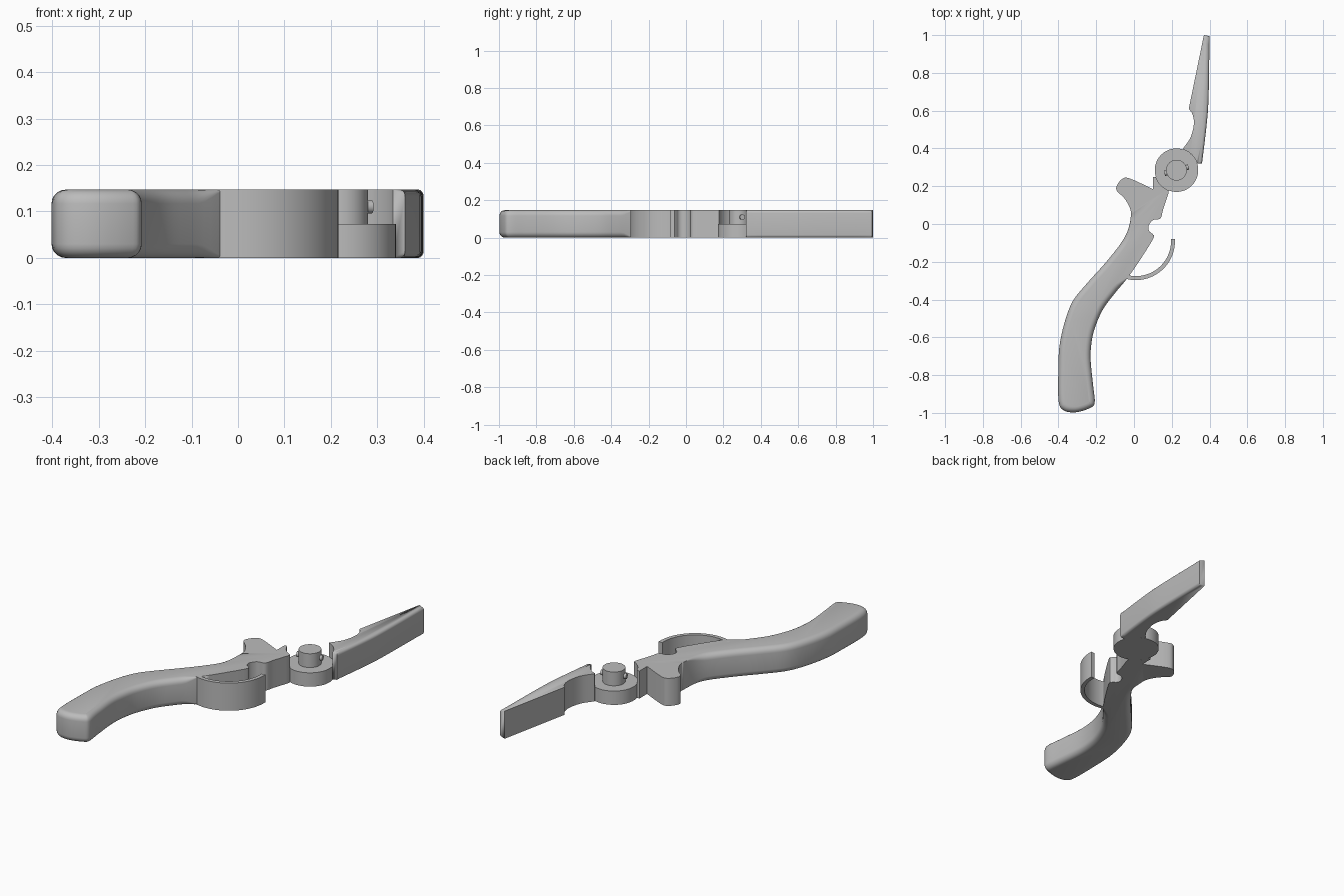
import bpy, bmesh, math
from mathutils import Vector

cube = bpy.data.objects.get("Cube")
if cube:
    bpy.data.objects.remove(cube, do_unlink=True)

HEIGHT = 0.147
PIVOT = Vector((0.225, 0.285))
DISC_R = 0.115

grey = bpy.data.materials.new("plain grey")
grey.use_nodes = True
colour = (0.5, 0.5, 0.5, 1)
grey.diffuse_color = colour
grey.node_tree.nodes["Principled BSDF"].inputs["Base Color"].default_value = colour


def finish(bm, name):
    bmesh.ops.remove_doubles(bm, verts=bm.verts, dist=1e-5)
    bmesh.ops.recalc_face_normals(bm, faces=bm.faces)
    mesh = bpy.data.meshes.new(name)
    bm.to_mesh(mesh)
    bm.free()
    mesh.materials.append(grey)
    obj = bpy.data.objects.new(name, mesh)
    bpy.context.collection.objects.link(obj)
    bpy.ops.object.select_all(action="DESELECT")
    obj.select_set(True)
    bpy.context.view_layer.objects.active = obj
    bpy.ops.object.shade_smooth_by_angle(angle=math.radians(32))
    return obj


def smooth(points, steps=5):
    """Spline through the points."""
    p = [Vector(q) for q in points]
    p = [p[0]] + p + [p[-1]]
    out = []
    for a, b, c, d in zip(p, p[1:], p[2:], p[3:]):
        for i in range(steps):
            t = i / steps
            out.append(b + (c - a) * t / 2
                       + (a * 2 - b * 5 + c * 4 - d) * t * t / 2
                       + (b * 3 - a - c * 3 + d) * t ** 3 / 2)
    return out + [p[-1]]


def arc(centre, radius, start, end, steps):
    angles = [math.radians(start + (end - start) * i / steps) for i in range(steps + 1)]
    return [Vector(centre) + Vector((math.cos(a), math.sin(a))) * radius for a in angles]


def plate(name, outline, rounding=lambda p: 0, height=HEIGHT, steps=5):
    """Upright plate; rounding gives the edge radius along the outline."""
    pts = [p for i, p in enumerate(outline) if (p - outline[i - 1]).length > 1e-4]
    n = len(pts)
    inward = []
    for i in range(n):
        a = (pts[i] - pts[i - 1]).normalized()
        b = (pts[(i + 1) % n] - pts[i]).normalized()
        t = (a + b).normalized()
        inward.append(Vector((-t.y, t.x)))
    radii = [rounding(p) for p in pts]
    bm = bmesh.new()
    rings = []
    for top in (False, True):
        for k in range(steps + 1):
            a = math.pi / 2 * (k if top else steps - k) / steps
            ring = []
            for p, m, r in zip(pts, inward, radii):
                q = p + m * r * (1 - math.cos(a))
                dz = r * (1 - math.sin(a)) if not top else 0
                z = height - r * (1 - math.sin(a)) if top else r * (1 - math.sin(math.pi / 2 - a))
                # the lower rings mirror the upper ones
                if not top:
                    z = dz
                ring.append(bm.verts.new((q.x, q.y, z)))
            rings.append(ring)
    # stack order: bottom cap outward to wall, then wall inward to top cap
    half = steps + 1
    for lo, hi in zip(rings, rings[1:]):
        for i in range(n):
            j = (i + 1) % n
            bm.faces.new((lo[i], lo[j], hi[j], hi[i]))
    bm.faces.new(rings[0][::-1])
    bm.faces.new(rings[-1])
    return finish(bm, name)


def clamp(v):
    v = max(0, min(1, v))
    return v * v * (3 - 2 * v)


# Handle with thumb hook and neck
grip_front = smooth([
    (-.4, -.75), (-.4, -.93), (-.375, -.985), (-.31, -.997), (-.235, -.975),
    (-.208, -.945), (-.217, -.85), (-.23, -.71), (-.222, -.61), (-.2, -.53),
    (-.16, -.445), (-.1, -.365), (-.03, -.28), (.045, -.17), (.103, -.075),
    (.1, -.055), (.08, -.037), (.077, -.01), (.1, .02), (.14, .03),
    (.155, .08), (.182, .16)])
socket = arc(PIVOT, DISC_R, -111, -162, 10)
grip_back = smooth([
    (.1, .185), (-.02, .24), (-.06, .24), (-.09, .205), (-.09, .175),
    (-.05, .135), (-.02, .08), (-.018, .03), (-.035, -.04), (-.075, -.11),
    (-.155, -.21), (-.245, -.31), (-.325, -.41), (-.37, -.53), (-.395, -.65),
    (-.4, -.75)])


def handle_rounding(p):
    on_back = p.x < .03 + .6 * p.y
    fade = (.05 - p.y) / .15 if on_back else (-.27 - p.y) / .08
    return .03 * clamp(fade)


plate("handle", grip_front + socket + [Vector((.1, .25))] + grip_back, handle_rounding)

# Finger guard
guard_centre = (.01, -.09)
plate("finger_guard", arc(guard_centre, .207, -112, 3, 32) + arc(guard_centre, .186, 3, -112, 32))

# Jaw blade
blade_back = smooth([(.36, .32), (.385, .53), (.395, .68), (.4, .995)])
blade_notch = smooth([(.29, .61), (.31, .58), (.317, .53), (.3, .46), (.26, .4)])
plate("jaw_blade", blade_back + [Vector((.37, 1))] + blade_notch + arc(PIVOT, DISC_R, 72, 18, 12),
      lambda p: .015 if p.x > .34 + .05 * p.y else 0)

# Pivot disc and pin
plate("pivot_disc", arc(PIVOT, DISC_R, 0, 360, 64), height=HEIGHT / 2)
plate("pivot_pin", arc(PIVOT, .055, 0, 360, 48))

# Cross peg through the pin
bm = bmesh.new()
bmesh.ops.create_cone(bm, cap_ends=True, segments=20, radius1=.014, radius2=.014, depth=.132)
peg = finish(bm, "cross_peg")
peg.location = (PIVOT.x, PIVOT.y, .11)
peg.rotation_euler = (0, math.pi / 2, math.radians(15))
